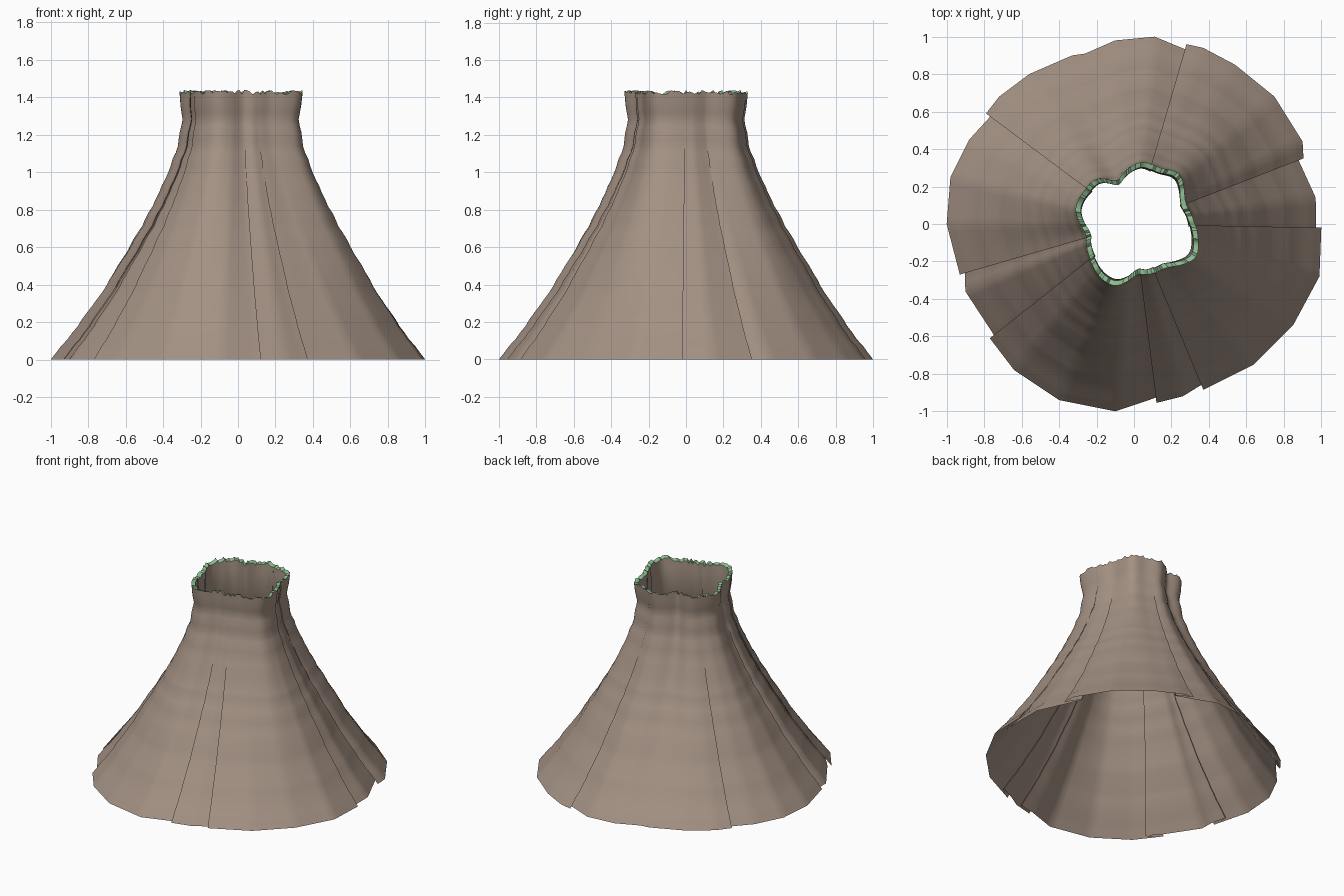
import bpy, bmesh, math, random

if "Cube" in bpy.data.objects:
    bpy.data.objects.remove(bpy.data.objects["Cube"])
random.seed(4)

def mat(name, col):
    m = bpy.data.materials.new(name)
    m.diffuse_color = (*col, 1)
    m.use_nodes = True
    m.node_tree.nodes["Principled BSDF"].inputs["Base Color"].default_value = m.diffuse_color
    return m

brown = mat("brown cloth", (0.37, 0.285, 0.23))
green = mat("green lip", (0.26, 0.50, 0.28))

# hem outline (x, y, pleat): +1 / -1 tells which neighbouring panel lies on top
HEM = [(.64, -.75, 0), (.85, -.54, 0), (.99, -.28, 0), (1, -.02, -1), (.97, .14, 0),
       (.905, .35, 1), (.90, .44, 0), (.75, .68, 0), (.54, .85, 0), (.37, .94, 0),
       (.28, .96, -1), (.11, 1, 0), (-.10, .98, 0), (-.26, .91, 0), (-.33, .90, 0),
       (-.56, .80, 0), (-.72, .68, 0), (-.79, .59, -1), (-.88, .45, 0), (-.98, .25, 0),
       (-1, 0, 0), (-.93, -.27, -1), (-.90, -.36, 0), (-.77, -.61, 1), (-.64, -.78, 0),
       (-.40, -.94, 0), (-.10, -1, 0), (.12, -.955, 1), (.26, -.92, 0), (.37, -.885, 1)]
# wavy neck outline
NECK = [(.05, .33), (.14, .29), (.24, .27), (.265, .12), (.30, .05), (.33, -.18), (.17, -.225),
        (.09, -.265), (.02, -.26), (-.10, -.33), (-.17, -.29), (-.23, -.19), (-.25, -.05),
        (-.31, .08), (-.20, .24), (-.09, .22), (-.02, .30)]
# mean radius by height
PROF = [(0, .97), (.16, .845), (.32, .735), (.52, .61), (.75, .475), (.91, .395),
        (1.05, .335), (1.15, .303), (1.28, .278), (1.34, .281), (1.38, .292), (1.425, .29)]
TOP = 1.425

def interp(tab, x):
    for (a, b), (c, d) in zip(tab, tab[1:]):
        if x <= c:
            return b + (d - b) * (x - a) / (c - a)
    return tab[-1][1]

neck = sorted((math.degrees(math.atan2(y, x)) % 360, math.hypot(x, y)) for x, y in NECK)
neck = [(a - 360, r) for a, r in neck[-2:]] + neck + [(a + 360, r) for a, r in neck[:2]]

def neck_r(a):
    a %= 360
    return sum(interp(neck, a + o) for o in (-5, -2, 0, 2, 5)) / 5

# columns: (angle, radius, pleat angle shift, pleat depth)
nodes = []
for x, y, p in HEM:
    a, r, w = math.degrees(math.atan2(y, x)) % 360, math.hypot(x, y), 7
    pl = [(a, r, 0, .028), (a, r, w, .028), (a, r, w, .02), (a, r, 0, 0)]
    if p == 0:
        nodes.append((a, r, 0, 0))
    elif p > 0:
        nodes += pl
    else:
        nodes += [(c[0], c[1], -c[2], c[3]) for c in reversed(pl)]
cols = []
for i, n0 in enumerate(nodes):
    n1 = nodes[(i + 1) % len(nodes)]
    gap = (n1[0] - n0[0] + 180) % 360 - 180
    k = max(1, round(abs(gap) / 2.5))
    if gap == 0 and abs(n1[2] - n0[2]) > 1:
        k = 2
    p0 = [n0[1] * math.cos(math.radians(n0[0])), n0[1] * math.sin(math.radians(n0[0]))]
    p1 = [n1[1] * math.cos(math.radians(n1[0])), n1[1] * math.sin(math.radians(n1[0]))]
    for j in range(k):
        t = j / k
        x, y = (p0[q] + (p1[q] - p0[q]) * t for q in (0, 1))
        cols.append((math.degrees(math.atan2(y, x)) % 360, math.hypot(x, y),
                     n0[2] + (n1[2] - n0[2]) * t, n0[3] + (n1[3] - n0[3]) * t))

def point(c, z, inset=0.0, dz=0.0, wob=0.0):
    a, rb, sh, dp = c
    s = z / TOP
    fade = 1 - .9 * s
    f = (rb / .97) * (1 - s ** 1.4) + neck_r(a) / .285 * s ** 1.4
    r = interp(PROF, z) * f - dp * fade - inset + wob
    t = math.radians(a + sh * fade)
    return (r * math.cos(t), r * math.sin(t), z + dz)

def sheet(name, rows, material):
    bm = bmesh.new()
    grid = [[bm.verts.new(p) for p in row] for row in rows]
    n = len(cols)
    for a, b in zip(grid, grid[1:]):
        for i in range(n):
            j = (i + 1) % n
            bm.faces.new((a[i], a[j], b[j], b[i]))
    me = bpy.data.meshes.new(name)
    bm.to_mesh(me)
    bm.free()
    me.materials.append(material)
    ob = bpy.data.objects.new(name, me)
    bpy.context.collection.objects.link(ob)
    bpy.context.view_layer.objects.active = ob
    ob.select_set(True)
    bpy.ops.object.shade_smooth_by_angle(angle=math.radians(40))
    ob.select_set(False)

# ragged top edge, shared by wall, lip and lining
jag = {}
for c in cols:
    jag.setdefault(round(c[0], 2), random.uniform(-.010, .014))
J = [jag[round(c[0], 2)] for c in cols]

# pleated flared wall with faint horizontal ripples
N = 40
rows = []
for k in range(N + 1):
    z = TOP * k / N
    w = 0 if k in (0, N) else random.uniform(-.004, .004)
    rows.append([point(c, z, 0, J[i] if k == N else 0, w) for i, c in enumerate(cols)])
sheet("flared_wall", rows, brown)

# green lip around the opening
sheet("neck_lip", [[point(c, TOP, ins, J[i] + dz) for i, c in enumerate(cols)]
                   for ins, dz in ((0, 0), (.028, -.008))], green)

# inner lining of the neck, merging into the wall
LIN = [(1.425, .028), (1.36, .026), (1.25, .022), (1.1, .016), (.95, .008)]
sheet("neck_lining", [[point(c, z, ins, J[i] - .008 if z == TOP else 0) for i, c in enumerate(cols)][::-1]
                      for z, ins in LIN[::-1]], brown)
